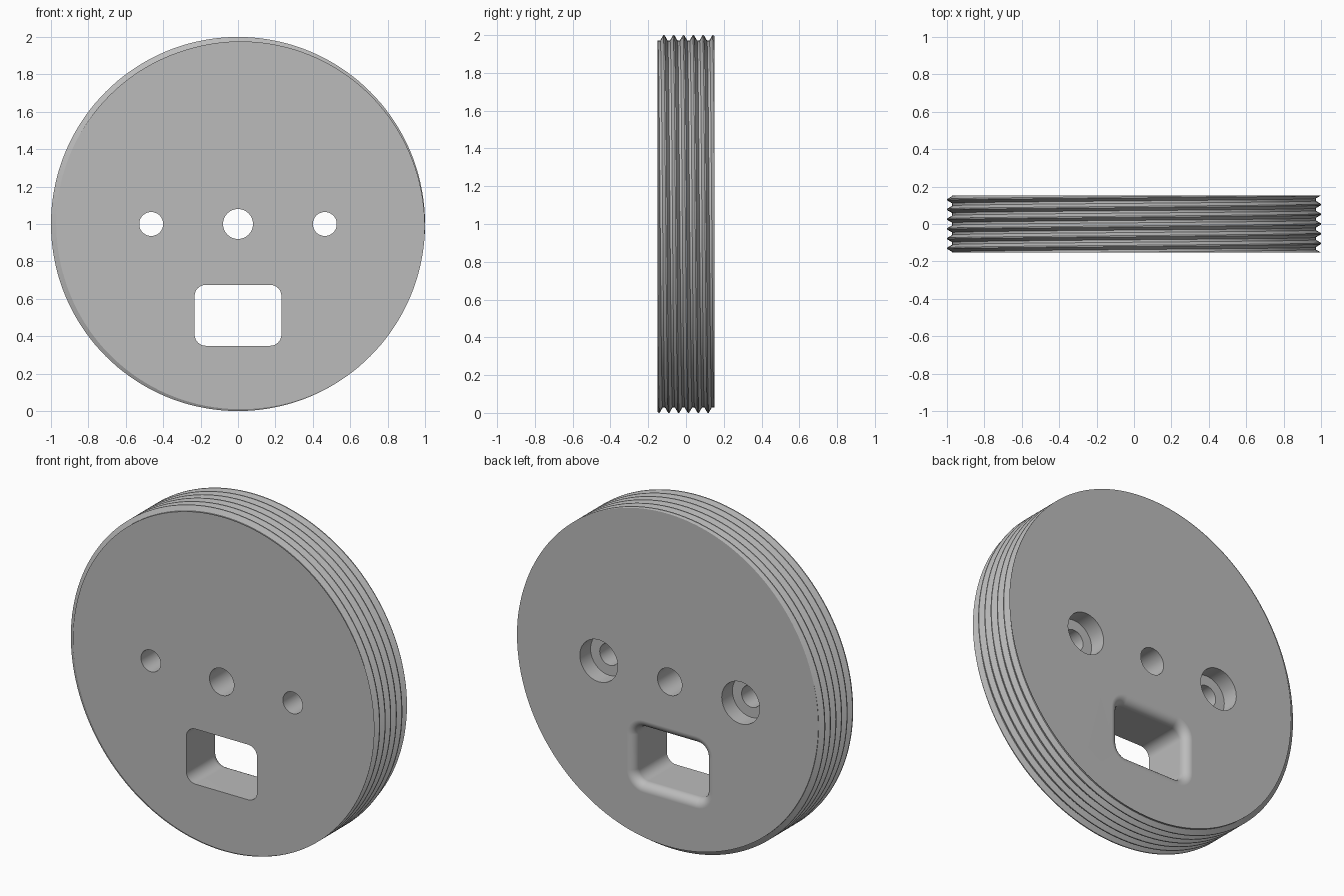
import bpy, bmesh
from math import sin, cos, pi, tau
from mathutils import Matrix

if "Cube" in bpy.data.objects:
    bpy.data.objects.remove(bpy.data.objects["Cube"])

HALF = 0.152                      # half thickness of the disc
PITCH, CREST, ROOT = 0.052, 1.0, 0.972
SEGMENTS = 144

grey = bpy.data.materials.new("plain grey")
grey.use_nodes = True
colour = (0.5, 0.5, 0.5, 1)
grey.diffuse_color = colour
grey.node_tree.nodes["Principled BSDF"].inputs["Base Color"].default_value = colour


def make_object(name, bm):
    bmesh.ops.recalc_face_normals(bm, faces=bm.faces)
    mesh = bpy.data.meshes.new(name)
    bm.to_mesh(mesh)
    bm.free()
    obj = bpy.data.objects.new(name, mesh)
    bpy.context.collection.objects.link(obj)
    mesh.materials.append(grey)
    return obj


def bridge(bm, rows, closed):
    """Join neighbouring rows of vertices with quads."""
    for a, b in zip(rows, rows[1:]):
        n = len(a)
        for i in range(n if closed else n - 1):
            j = (i + 1) % n
            bm.faces.new((a[i], a[j], b[j], b[i]))


def threaded_disc():
    """Helical thread, trimmed flat at both faces and capped."""
    bm = bmesh.new()
    # flat crest, sloping flank, flat root, sloping flank (fractions of the pitch)
    profile = [(-1 / 16, CREST), (1 / 16, CREST), (3 / 8, ROOT), (5 / 8, ROOT), (15 / 16, CREST)]
    for turn in range(-2, 8):
        rows = []
        for i in range(SEGMENTS + 1):
            a = -tau * i / SEGMENTS
            start = -0.156 + PITCH * (turn + i / SEGMENTS)
            rows.append([bm.verts.new((r * cos(a), start + PITCH * u, 1 + r * sin(a)))
                         for u, r in profile])
        bridge(bm, rows, closed=False)
    bmesh.ops.remove_doubles(bm, verts=bm.verts, dist=0.0001)
    for side in (-1, 1):
        cut = bmesh.ops.bisect_plane(bm, geom=bm.verts[:] + bm.edges[:] + bm.faces[:],
                                     plane_co=(0, side * HALF, 0), plane_no=(0, side, 0),
                                     clear_outer=True)
        rim = [e for e in cut["geom_cut"] if isinstance(e, bmesh.types.BMEdge) and e.is_boundary]
        bmesh.ops.contextual_create(bm, geom=rim)
    return make_object("threaded_disc", bm)


def round_cutter(name, x, radius, y0, y1):
    bm = bmesh.new()
    place = Matrix.Translation((x, (y0 + y1) / 2, 1)) @ Matrix.Rotation(pi / 2, 4, "X")
    bmesh.ops.create_cone(bm, cap_ends=True, segments=48, radius1=radius, radius2=radius,
                          depth=y1 - y0, matrix=place)
    return make_object(name, bm)


def window_cutter():
    """Rounded rectangle that flares into a fillet at the back face."""
    half_w, half_h, corner, fillet, mid_z = 0.232, 0.163, 0.06, 0.05, 0.512
    steps = 8
    sections = [(-0.3, 0)]
    for k in range(steps + 1):
        t = pi / 2 * k / steps
        sections.append((HALF - fillet + fillet * sin(t), fillet * (1 - cos(t))))
    sections.append((0.3, fillet))
    bm = bmesh.new()
    rows = []
    for y, grow in sections:
        row = []
        for quarter, (sx, sz) in enumerate([(1, 1), (-1, 1), (-1, -1), (1, -1)]):
            for k in range(steps + 1):
                a = pi / 2 * (quarter + k / steps)
                row.append(bm.verts.new((sx * (half_w - corner) + (corner + grow) * cos(a), y,
                                         mid_z + sz * (half_h - corner) + (corner + grow) * sin(a))))
        rows.append(row)
    bridge(bm, rows, closed=True)
    bm.faces.new(rows[0])
    bm.faces.new(rows[-1])
    return make_object("window_cutter", bm)


disc = threaded_disc()

# centre hole, window, and two side holes counterbored from the back
cutters = [round_cutter("centre_hole_cutter", 0, 0.08, -0.3, 0.3), window_cutter()]
for side in (-1, 1):
    cutters.append(round_cutter("side_hole_cutter", side * 0.464, 0.064, -0.3, 0.3))
    cutters.append(round_cutter("counterbore_cutter", side * 0.464, 0.124, HALF - 0.1, 0.3))

bpy.ops.object.select_all(action="DESELECT")
disc.select_set(True)
bpy.context.view_layer.objects.active = disc
for cutter in cutters:
    cutter.hide_render = True
    mod = disc.modifiers.new("cut", "BOOLEAN")
    mod.operation, mod.solver, mod.object = "DIFFERENCE", "EXACT", cutter
    bpy.ops.object.modifier_apply(modifier=mod.name)
    bpy.data.objects.remove(cutter)

bpy.ops.object.shade_smooth_by_angle(angle=pi / 6)
weighted = disc.modifiers.new("crisp flat faces", "WEIGHTED_NORMAL")
weighted.keep_sharp = True
